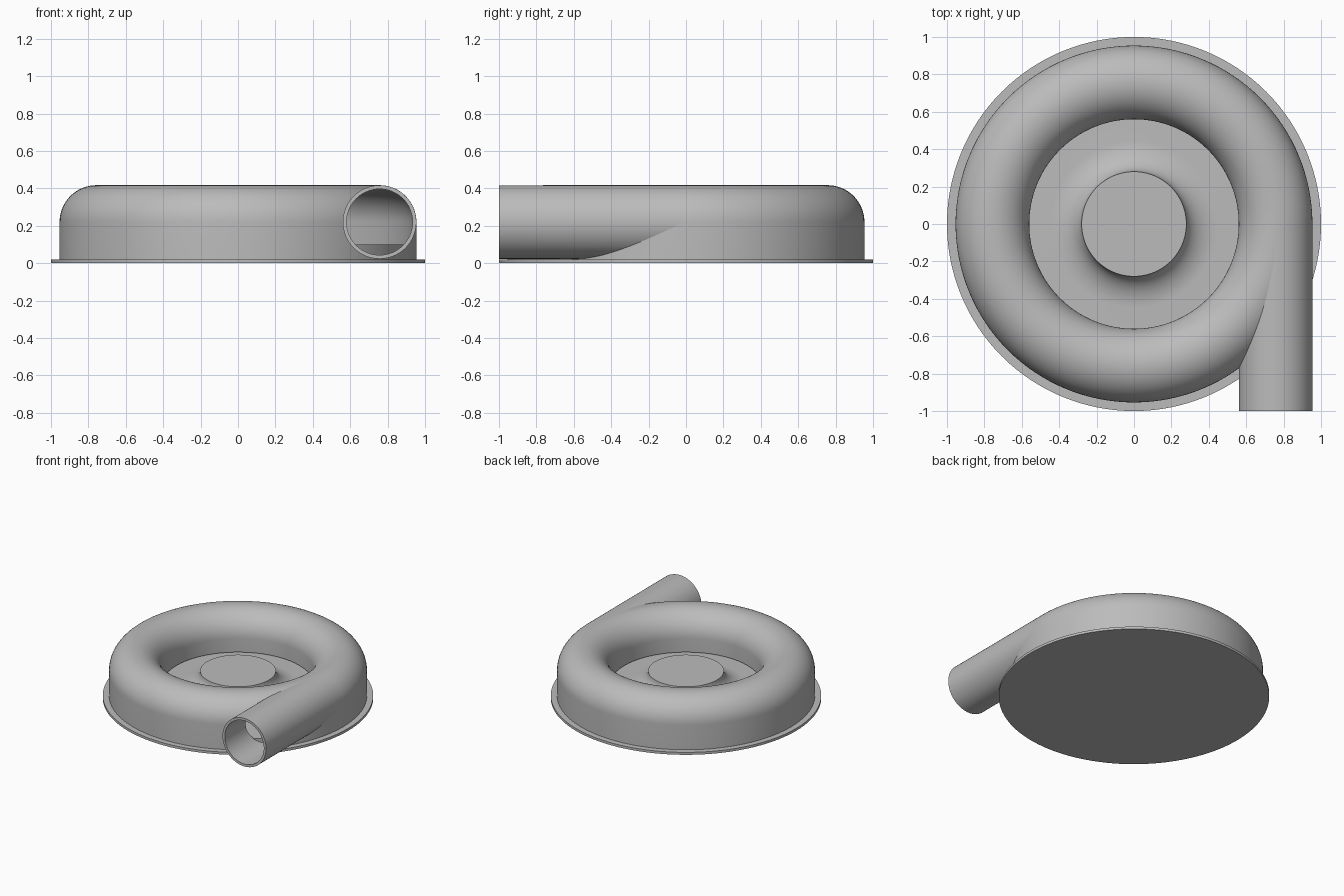
import bpy, math
from mathutils import Matrix

cube = bpy.data.objects.get("Cube")
if cube:
    bpy.data.objects.remove(cube, do_unlink=True)

grey = bpy.data.materials.new("light grey")
grey.use_nodes = True
COLOUR = (0.5, 0.5, 0.5, 1)
grey.diffuse_color = COLOUR
grey.node_tree.nodes["Principled BSDF"].inputs["Base Color"].default_value = COLOUR

SEG = 128
RING, TUBE, WALL, MID = 0.757, 0.197, 0.02, 0.22   # volute ring, tube, wall, tube height
FLOOR = 0.1


def add_object(name, verts, faces):
    mesh = bpy.data.meshes.new(name)
    mesh.from_pydata(verts, [], faces)
    mesh.materials.append(grey)
    obj = bpy.data.objects.new(name, mesh)
    bpy.context.collection.objects.link(obj)
    return obj


def lathe(name, profile, closed=True, seg=SEG):
    """Spin (radius, height) points about z; open profiles get end caps."""
    n = len(profile)
    verts = [(r * math.cos(a), r * math.sin(a), z)
             for a in (2 * math.pi * s / seg for s in range(seg)) for r, z in profile]
    faces = []
    for s in range(seg):
        t = (s + 1) % seg
        for i in range(n if closed else n - 1):
            j = (i + 1) % n
            faces.append((s * n + i, t * n + i, t * n + j, s * n + j))
    if not closed:
        faces.append([s * n for s in reversed(range(seg))])
        faces.append([s * n + n - 1 for s in range(seg)])
    return add_object(name, verts, faces)


def arc(cx, cz, rx, rz, start, end, steps):
    """Points on an ellipse arc, angles in degrees."""
    angles = [math.radians(start + (end - start) * i / steps) for i in range(steps + 1)]
    return [(cx + rx * math.cos(a), cz + rz * math.sin(a)) for a in angles]


def along_y(obj):
    """Lay a z-axis part along y at the outlet position."""
    obj.data.transform(Matrix.Translation((RING, 0, MID)) @ Matrix.Rotation(math.pi / 2, 4, 'X'))
    return obj


def cut(obj, cutter):
    cutter.hide_render = True
    cutter.hide_viewport = True
    mod = obj.modifiers.new("cut", 'BOOLEAN')
    mod.operation = 'DIFFERENCE'
    mod.solver = 'EXACT'
    mod.object = cutter


def smooth(obj):
    """Apply the cuts, then smooth with sharp edges kept."""
    bpy.ops.object.select_all(action='DESELECT')
    bpy.context.view_layer.objects.active = obj
    obj.select_set(True)
    for mod in list(obj.modifiers):
        bpy.ops.object.modifier_apply(modifier=mod.name)
    bpy.ops.object.shade_smooth_by_angle(angle=math.radians(30))


# Flange and the drum floor with its flared hub
flange = lathe("base_flange", [(1, 0), (1, 0.02)], closed=False)
flare = arc(0.45, MID, 0.17, MID - FLOOR, 270, 180, 14)
hub = lathe("floor_and_hub", [(0.94, 0.015), (0.94, FLOOR)] + flare, closed=False)

# Volute shell: straight outer wall, rounded top, inner lip around the eye
inner = TUBE - WALL
shell_profile = ([(RING + TUBE, 0.015)] + arc(RING, MID, TUBE, TUBE, 0, 180, 32)
                 + [(RING - TUBE, 0.11), (RING - inner, 0.11)]
                 + arc(RING, MID, inner, inner, 180, 0, 32) + [(RING + inner, 0.015)])
shell = lathe("volute_shell", shell_profile)

# Tangential outlet pipe, open at the front
pipe_r, bore_r = TUBE - 0.0005, inner - 0.0007
pipe = along_y(lathe("outlet_pipe", [(pipe_r, 0.01), (pipe_r, 1), (bore_r, 1), (bore_r, 0.01)], seg=96))

# Hidden cutters: pipe bore through the shell, volute hollow through the pipe
bore = along_y(lathe("bore_cutter", [(bore_r, 0.02), (bore_r, 1.1)], closed=False, seg=96))
hollow_r = inner + 0.0015
hollow = lathe("hollow_cutter", [(RING + hollow_r, 0.05)]
               + arc(RING, MID, hollow_r, hollow_r, 0, 180, 32) + [(RING - hollow_r, 0.05)])
cut(shell, bore)
cut(pipe, hollow)

for part in (flange, hub, shell, pipe):
    smooth(part)
for helper in (bore, hollow):
    bpy.data.objects.remove(helper, do_unlink=True)
